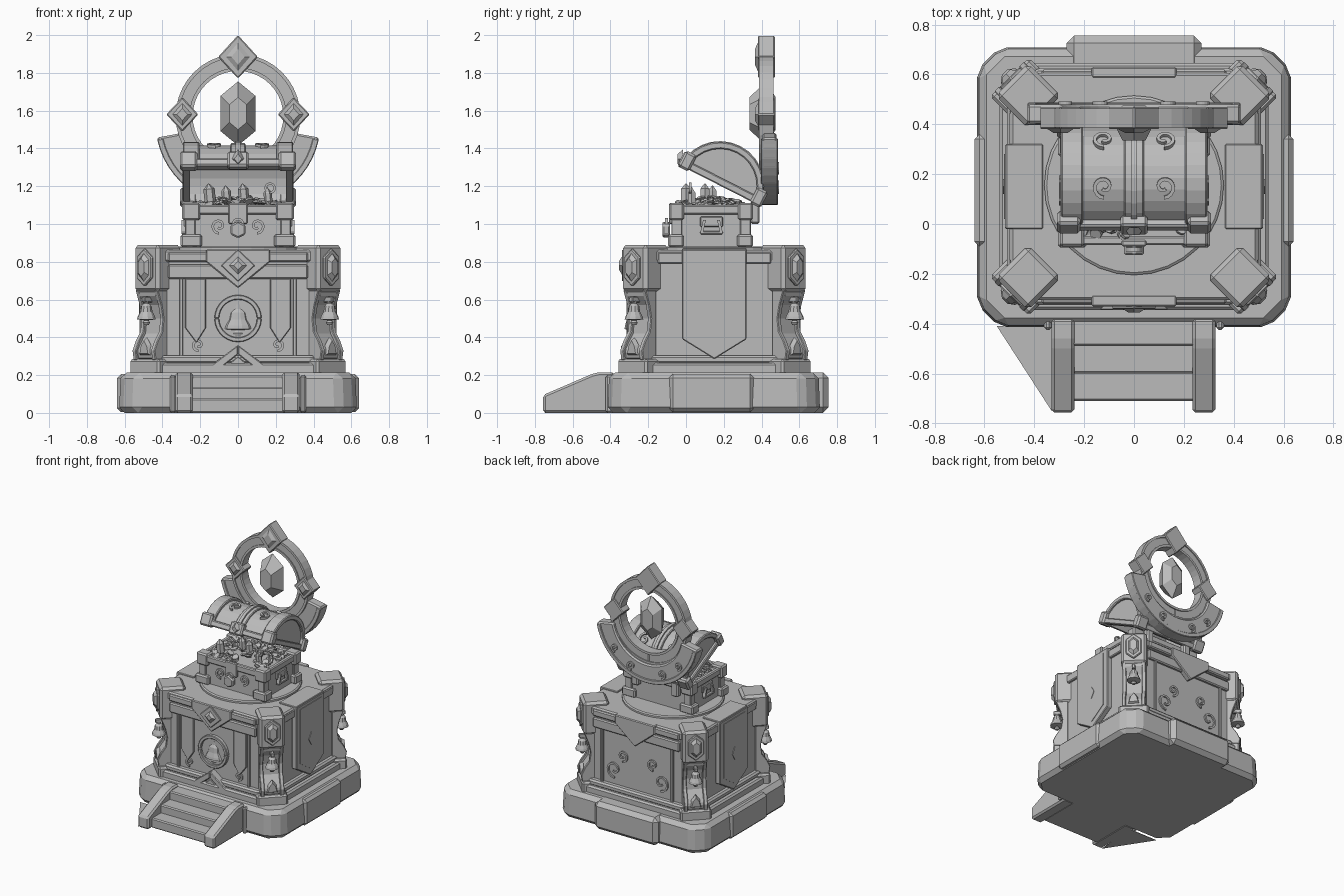
import bpy, bmesh, math, random
from mathutils import Matrix, Vector

if "Cube" in bpy.data.objects:
    bpy.data.objects.remove(bpy.data.objects["Cube"])

random.seed(4)
stone = bpy.data.materials.new("stone grey")
stone.diffuse_color = (0.5, 0.5, 0.5, 1)
stone.use_nodes = True
stone.node_tree.nodes["Principled BSDF"].inputs["Base Color"].default_value = stone.diffuse_color
CY = 0.15  # depth centre of the pedestal


def finish(name, bm, bevel=0.0, smooth=False):
    bmesh.ops.recalc_face_normals(bm, faces=bm.faces)
    me = bpy.data.meshes.new(name)
    bm.to_mesh(me)
    bm.free()
    me.materials.append(stone)
    ob = bpy.data.objects.new(name, me)
    bpy.context.collection.objects.link(ob)
    if smooth:
        for p in me.polygons:
            p.use_smooth = True
    if bevel:
        m = ob.modifiers.new("bevel", "BEVEL")
        m.width, m.segments, m.limit_method = bevel, 1, 'ANGLE'
        m.angle_limit = math.radians(40)
    return ob


def frame(o, u, v):
    u, v = Vector(u).normalized(), Vector(v).normalized()
    w = u.cross(v)
    m = Matrix((u, v, w)).transposed().to_4x4()
    m.translation = Vector(o)
    return m


def facing(deg, o):  # local x sideways, y up, z outward along the heading
    a = math.radians(deg)
    return frame(o, (-math.sin(a), math.cos(a), 0), (0, 0, 1))


def prism(name, pts, w0, w1, mat=Matrix(), bevel=0.0, taper=1.0):
    bm = bmesh.new()
    c = sum((Vector(p) for p in pts), Vector((0, 0))) / len(pts)
    lo = [bm.verts.new(mat @ Vector((*p, w0))) for p in pts]
    hi = [bm.verts.new(mat @ Vector((*(c + (Vector(p) - c) * taper), w1))) for p in pts]
    bm.faces.new(lo)
    bm.faces.new(hi)
    for i in range(len(pts)):
        j = (i + 1) % len(pts)
        bm.faces.new((lo[i], lo[j], hi[j], hi[i]))
    return finish(name, bm, bevel)


def rect(x0, x1, y0, y1):
    return [(x0, y0), (x1, y0), (x1, y1), (x0, y1)]


def box(name, x0, x1, y0, y1, z0, z1, bevel=0.0, taper=1.0):
    return prism(name, rect(x0, x1, y0, y1), z0, z1, Matrix(), bevel, taper)


def octagon(x0, x1, y0, y1, c):
    return [(x0 + c, y0), (x1 - c, y0), (x1, y0 + c), (x1, y1 - c),
            (x1 - c, y1), (x0 + c, y1), (x0, y1 - c), (x0, y0 + c)]


def diamond(x, y, w, h):
    return [(x - w, y), (x, y - h), (x + w, y), (x, y + h)]


def gem_shape(x, y, w, h):
    return [(x, y - h), (x + w, y - h * .55), (x + w, y + h * .55),
            (x, y + h), (x - w, y + h * .55), (x - w, y - h * .55)]


def arc(r, a0, a1, n, cx=0, cy=0):
    return [(cx + r * math.cos(math.radians(a0 + (a1 - a0) * i / n)),
             cy + r * math.sin(math.radians(a0 + (a1 - a0) * i / n))) for i in range(n + 1)]


def band(r0, r1, a0, a1, n, cx=0, cy=0):
    return arc(r1, a0, a1, n, cx, cy) + arc(r0, a1, a0, n, cx, cy)


def scroll(name, x, y, r, flip, mat, t=0.014):  # flat raised spiral
    L, R = [], []
    for i in range(19):
        a = math.radians(-90 + i * 22)
        q = r * (1 - i / 24)
        for k, out in ((q + t * .5, L), (q - t * .5, R)):
            out.append((x + flip * k * math.cos(a), y + k * math.sin(a)))
    prism(name, L + R[::-1], -0.005, 0.012, mat)


def lathe(name, prof, mat, n=10):
    bm = bmesh.new()
    rings = [[bm.verts.new(mat @ Vector((r * math.cos(2 * math.pi * i / n), z, r * math.sin(2 * math.pi * i / n))))
              for i in range(n)] for r, z in prof]
    for a, b in zip(rings, rings[1:]):
        for i in range(n):
            j = (i + 1) % n
            bm.faces.new((a[i], a[j], b[j], b[i]))
    bm.faces.new(rings[0])
    bm.faces.new(rings[-1])
    return finish(name, bm)


BELL = [(.012, -.075), (.02, -.062), (.012, -.05), (.05, -.045), (.046, -.03), (.033, -.005),
        (.028, .025), (.014, .04), (.012, .06)]

# foundation stones
prism("base_slab", octagon(-.63, .63, -.415, .71, .09), 0, .213, bevel=.03, taper=.985)
for s in (-1, 1):
    box("base_side_stone", *sorted((s * .4, s * .64)), -.09, .36, .005, .205, .02)
    box("base_front_joint", *sorted((s * .33, s * .36)), -.425, -.3, .0, .2, .01)
box("base_back_stone", -.27, .27, .5, .755, 0, .215, .03)
prism("base_floor_wedge", [(-.55, -.41), (-.33, -.75), (-.3, -.41)], 0, .003)

# stairs
for i in range(3):
    box("stair_step", -.25, .25, -.71 + .11 * i, -.37, 0, .075 + .062 * i, .008)
rail = [(-.756, 0), (-.756, .095), (-.5, .205), (-.46, .215), (-.38, .215), (-.38, 0)]
for x in (-.285, .28):
    prism("stair_rail", rail, -.046, .046, facing(0, (x, 0, 0)), .012)

# pedestal body and plinth
prism("plinth", octagon(-.54, .54, -.345, .645, .12), .2, .265, bevel=.012)
prism("plinth_step", octagon(-.51, .51, -.325, .625, .12), .26, .305, bevel=.012)
prism("pedestal_body", octagon(-.475, .475, -.285, .585, .1), .28, .85)
prism("pedestal_top", octagon(-.495, .495, -.305, .605, .1), .8, .862, bevel=.01)
lathe("top_disc", [(.36, 0), (.36, .015), (.35, .022)], frame((0, .155, .86), (1, 0, 0), (0, 0, 1)), 32)

# corner posts, each facing outward along its diagonal
for px, py, ang in ((.425, -.215, -45), (.425, .515, 45), (-.425, .515, 135), (-.425, -.215, -135)):
    f = facing(ang, (px, py, 0))
    a = math.radians(ang)
    flat = frame((px, py, 0), (math.cos(a), math.sin(a), 0), (-math.sin(a), math.cos(a), 0))
    side = frame((px, py, 0), (math.cos(a), math.sin(a), 0), (0, 0, 1))
    prism("post_foot", rect(-.11, .105, -.11, .11), .2, .285, flat, .012)
    prism("post_shaft", [(-.09, .28), (.085, .28), (.095, .33), (.07, .37), (.035, .42), (.025, .5),
                         (.04, .57), (.075, .62), (.08, .65), (-.09, .65)], -.07, .07, side, .01)
    for s in (-.07, .07):  # raised edges of the bracket
        prism("post_edge", [(.0, .28), (.1, .28), (.108, .33), (.085, .38), (.05, .43), (.04, .5),
                            (.055, .57), (.085, .65), (.0, .65)], s - .014, s + .014, side, .004)
    prism("post_cap", rect(-.092, .092, -.092, .092), .64, .89, flat, .018)
    prism("cap_gem_setting", gem_shape(0, .77, .056, .1), .085, .105, f, .005)
    prism("cap_gem", gem_shape(0, .77, .04, .08), .1, .125, f, 0, .6)
    lathe("post_bell", BELL, f @ Matrix.Translation((0, .54, .085)))
    prism("bell_hook", rect(-.012, .012, .585, .615), .02, .11, f, .004)
    prism("foot_leaf", [(-.045, .3), (.045, .3), (.03, .36), (0, .4), (-.03, .36)], .08, .105, f, 0, .7)

# front and back decoration of the pedestal
front = facing(-90, (0, -.285, 0))
back = facing(90, (0, .585, 0))
for f in (front, back):
    prism("lintel_upper", rect(-.37, .37, .8, .85), 0, .035, f, .008)
    prism("lintel_lower", rect(-.37, .37, .71, .785), 0, .03, f, .008)
    prism("lintel_flap", [(-.17, .865), (-.17, .8), (0, .66), (.17, .8), (.17, .865)], 0, .045, f, .006)
    for s in (-1, 1):
        prism("panel_post", [(s * .31, .3), (s * .31, .72), (s * .29, .72), (s * .29, .3)], 0, .02, f, .004)
prism("lintel_diamond", diamond(0, .78, .09, .085), .04, .055, front, .004)
prism("lintel_diamond_gem", diamond(0, .78, .055, .055), .05, .07, front, 0, .4)
for s in (-1, 1):
    prism("front_ribbon", [(s * .17, .71), (s * .17, .45), (s * .22, .37), (s * .28, .45), (s * .28, .71)],
          0, .015, front, .004)
    scroll("front_scroll", s * .21, .36, .032, s, front)
    scroll("back_scroll", s * .2, .42, .065, s, back)
    scroll("back_scroll", s * .13, .54, .045, -s, back)
    prism("front_chevron", [(s * .19, .215), (0, .36), (0, .31), (s * .12, .215)], 0, .06, front, .005)
prism("front_foot_diamond", [(-.1, .215), (.1, .215), (0, .3)], 0, .052, front, .004)
prism("medallion_plate", arc(.12, 0, 345, 23, 0, .5), 0, .012, front)
for h in (0, 180):
    prism("medallion_ring", band(.1, .125, h, h + 180, 14, 0, .5), 0, .03, front, .004)
lathe("medallion_bell", [(r * 1.5, z * 1.25) for r, z in BELL], front @ Matrix.Translation((0, .5, .005)) @ Matrix.Diagonal((1, 1, .5, 1)))

# side banners folded over the top edge
for ang, x in ((0, .475), (180, -.475)):
    f = facing(ang, (x, CY, 0))
    prism("side_lintel", rect(-.3, .3, .79, .85), 0, .025, f, .006)
    prism("side_banner", [(-.17, .865), (-.17, .39), (0, .285), (.17, .39), (.17, .865)], 0, .042, f, .005)
    prism("banner_field", [(-.13, .84), (-.13, .42), (0, .335), (.13, .42), (.13, .84)], .04, .046, f)
    prism("banner_mark", diamond(0, .57, .03, .05), .04, .05, f)
    box("banner_fold", *sorted((x * .77, x * 1.08)), CY - .17, CY + .17, .855, .872, .004)

# treasure chest body
box("chest_body", -.265, .265, -.065, .335, .88, 1.06)
for y0, y1 in ((-.085, -.05), (.32, .355)):
    box("chest_rim", -.29, .29, y0, y1, 1.05, 1.1, .007)
for s in (-1, 1):
    box("chest_rim", *sorted((s * .25, s * .285)), -.08, .35, 1.05, 1.1, .007)
    for y in (-.05, .315):
        box("chest_foot", *sorted((s * .19, s * .305)), y - .045, y + .04, .877, .945, .01)
        box("chest_corner", *sorted((s * .2, s * .297)), y - .04, y + .04, 1.02, 1.112, .01)
        box("chest_corner_strap", *sorted((s * .225, s * .28)), y - .028, y + .03, .9, 1.08, .005)
    f = facing(0 if s > 0 else 180, (s * .265, .135, 0))
    prism("handle_plate", rect(-.06, .06, .985, 1.04), 0, .02, f, .005)
    for k in (-1, 1):
        prism("handle_arm", [(k * .03, 1.02), (k * .045, 1.02), (k * .06, .95), (k * .045, .95)], .01, .035, f)
    prism("handle_bar", rect(-.06, .06, .945, .962), .01, .035, f, .004)
    scroll("chest_scroll", s * .1, .99, .04, s, facing(-90, (0, -.065, 0)))
cf = facing(-90, (0, -.065, 0))
prism("lock_plate", rect(-.05, .05, 1.0, 1.11), 0, .025, cf, .006)
prism("padlock", gem_shape(0, .97, .04, .045), .02, .06, cf, .008)
for h in (0,):
    prism("lock_shackle", band(.02, .032, 0, 180, 8, 0, 1.0), .03, .045, cf)

# treasure: coins, nuggets and crystals
bm = bmesh.new()
for i in range(130):
    x, y = random.uniform(-.235, .235), random.uniform(-.045, .3)
    z = 1.08 + .045 * max(0, 1 - (x / .25) ** 2) * max(0, 1 - ((y - .13) / .2) ** 2) + random.uniform(0, .015)
    m = Matrix.Translation((x, y, z)) @ Matrix.Rotation(random.uniform(-.6, .6), 4, 'X') @ Matrix.Rotation(random.uniform(-.6, .6), 4, 'Y')
    bmesh.ops.create_cone(bm, cap_ends=True, segments=8, radius1=.026, radius2=.024, depth=.011, matrix=m)
finish("coins", bm)
box("treasure_bed", -.25, .25, -.05, .32, 1.05, 1.09)
for x, y, z, r in ((-.15, .0, 1.15, .03), (.16, .03, 1.13, .022), (.03, .1, 1.15, .028), (-.06, .14, 1.14, .025)):
    lathe("crystal", [(.002, -.065), (r, -.03), (r, .035), (.002, .065)],
          frame((x, y, z), (1, 0, .1), (-.1, 0, 1)), 6)
for h in (0, 180):
    prism("treasure_ring", band(.018, .03, h, h + 180, 8, .17, 1.19), 0, .015, facing(-90, (0, .03, 0)))

# open lid: hollow half barrel tilted back on its hinge
t = math.radians(27)
lid = frame((0, .18, 1.203), (0, math.cos(t), -math.sin(t)), (0, math.sin(t), math.cos(t)))
prism("lid_shell", band(.185, .212, 0, 180, 14), -.27, .27, lid)
prism("lid_mid_band", band(.2, .225, 0, 180, 14), -.04, .04, lid, .005)
prism("lid_mid_ridge", band(.21, .236, 0, 180, 14), -.012, .012, lid)
for s in (-1, 1):
    a, b = sorted((s * .205, s * .292))
    prism("lid_end_band", band(.195, .232, 0, 180, 14), a, b, lid, .006)
    a, b = sorted((s * .255, s * .275))
    prism("lid_end_cap", arc(.2, 0, 180, 14), a, b, lid)
    prism("lid_side_rim", rect(-.21, .21, 0, .04), *sorted((s * .26, s * .295)), lid, .006)
    for k in (-1, 1):
        a, b = sorted((s * .215, s * .308))
        prism("lid_corner", rect(*sorted((k * .18, k * .245)), -.01, .085), a, b, lid, .012)
    for ang in (70, 125):
        q = math.radians(ang)
        o = lid @ Vector((.212 * math.cos(q), .212 * math.sin(q), s * .12))
        n = lid.to_3x3() @ Vector((math.cos(q), math.sin(q), 0))
        scroll("lid_scroll", 0, 0, .045, s, frame(o, (1, 0, 0), n.cross(Vector((1, 0, 0)))))
for k in (-1, 1):
    prism("lid_rim", rect(*sorted((k * .185, k * .235)), 0, .045), -.3, .3, lid, .008)
prism("lid_latch", rect(-.25, -.2, -.01, .08), -.055, .055, lid, .01)
prism("lid_latch_gem", diamond(0, 1.345, .04, .05), 0, .03, facing(-90, (0, -.015, 0)), 0, .5)
for x in (-.17, .17):
    box("hinge", x - .03, x + .03, .34, .39, 1.0, 1.12, .01)

# halo ring, crescent and jewels behind the chest
halo = facing(-90, (0, .425, 0))
for h in (-90, 90):
    prism("halo_ring", band(.245, .325, h, h + 180, 20, 0, 1.57), -.03, .03, halo, .006)
    for r in (.24, .312):
        prism("halo_edge", band(r, r + .018, h, h + 180, 20, 0, 1.57), -.038, .038, halo)
prism("crescent", band(.295, .437, -169.5, -10.5, 22, 0, 1.537), -.055, .022, halo, .01)
prism("crescent_edge", band(.405, .437, -168, -12, 22, 0, 1.537), -.062, .028, halo, .004)
for s in (-1, 1):
    scroll("crescent_scroll", s * .13, 1.2, .035, s, facing(90, (0, .48, 0)))
    scroll("crescent_scroll", s * .27, 1.3, .03, s, facing(90, (0, .48, 0)))
for x, z, w, h in ((0, 1.885, .105, .115), (-.295, 1.58, .085, .09), (.295, 1.58, .085, .09)):
    prism("halo_diamond", diamond(x, z, w, h), -.045, .045, halo, .006)
    prism("halo_diamond_gem", diamond(x, z, w * .6, h * .65), .045, .06, halo, 0, .55)
for w in (.09, -.05):
    prism("floating_gem", gem_shape(0, 1.585, .092, .17), 0, w, halo, 0, .5)
